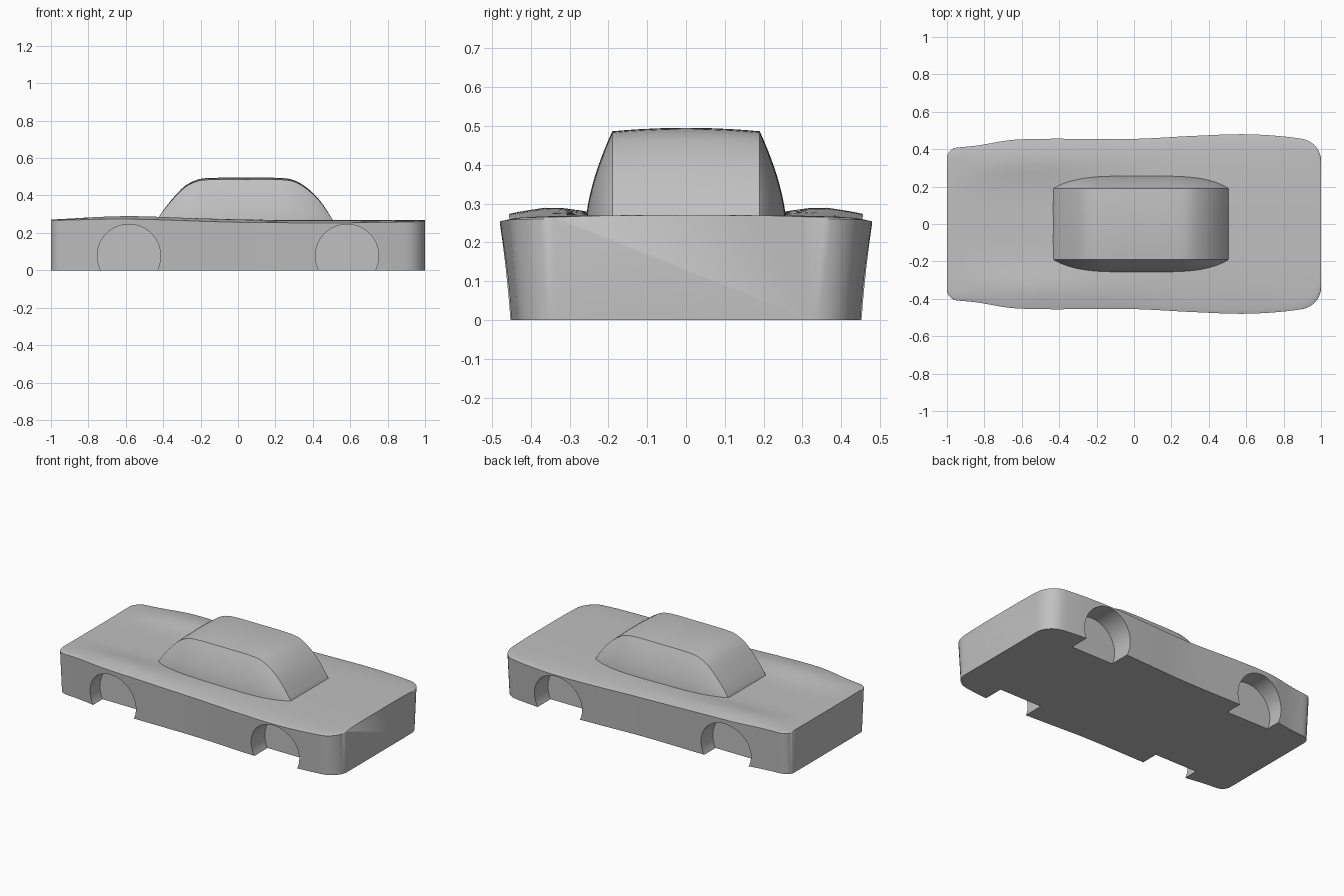
import bpy
import bmesh
import math
from mathutils import Matrix

cube = bpy.data.objects.get("Cube")
if cube:
    bpy.data.objects.remove(cube, do_unlink=True)

GREY = (0.53, 0.53, 0.53, 1)
paint = bpy.data.materials.new("plain_grey")
paint.use_nodes = True
paint.diffuse_color = GREY
paint.node_tree.nodes["Principled BSDF"].inputs["Base Color"].default_value = GREY


def curve(pts, x):
    """Smooth height of a curve through the given points at x."""
    x = min(max(x, pts[0][0]), pts[-1][0])
    i = next((k for k in range(len(pts) - 1) if x <= pts[k + 1][0]), len(pts) - 2)

    def slope(k):
        a, b = pts[max(k - 1, 0)], pts[min(k + 1, len(pts) - 1)]
        return (b[1] - a[1]) / (b[0] - a[0])

    (x0, y0), (x1, y1) = pts[i], pts[i + 1]
    h = x1 - x0
    t = (x - x0) / h
    s = t * t * (3 - 2 * t)
    return (y0 + (y1 - y0) * s + h * slope(i) * t * (1 - t) ** 2
            - h * slope(i + 1) * t * t * (1 - t))


def make_object(name, bm):
    bmesh.ops.recalc_face_normals(bm, faces=bm.faces)
    mesh = bpy.data.meshes.new(name)
    bm.to_mesh(mesh)
    bm.free()
    mesh.materials.append(paint)
    obj = bpy.data.objects.new(name, mesh)
    bpy.context.collection.objects.link(obj)
    return obj


def loft(name, rings):
    """Skin closed rings of equal length and cap both ends."""
    bm = bmesh.new()
    loops = [[bm.verts.new(p) for p in ring] for ring in rings]
    n = len(loops[0])
    for a, b in zip(loops, loops[1:]):
        for i in range(n):
            j = (i + 1) % n
            bm.faces.new((a[i], a[j], b[j], b[i]))
    bm.faces.new(loops[0])
    bm.faces.new(loops[-1])
    return make_object(name, bm)


# Lower body: rounded plan, sides leaning in, raised rear fenders
PLAN = [(-1, .405), (-.85, .418), (-.62, .452), (0, .455), (.3, .47), (.58, .48), (.8, .468), (1, .44)]
FENDER = [(-1, .271), (-.6, .29), (-.2, .278), (.2, .268), (1, .268)]
RIM = [(-1, .266), (-.6, .274), (0, .257), (.58, .254), (1, .26)]
MIDDLE = .27


def half_width(x):
    r = .1 if x > 0 else .055
    k = max(0, 1 - (1 - abs(x)) / r)
    return curve(PLAN, x) - r * (1 - math.sqrt(max(0, 1 - k * k)))


def body_ring(x):
    w = half_width(x)
    section = [(-.4, MIDDLE), (0, MIDDLE), (.4, MIDDLE), (.75, curve(FENDER, x)),
               (.95, curve(RIM, x) + .005), (1, curve(RIM, x))]
    half = [0, .2, .4, .5, .6, .7, .8, .88, .95, .98, 1]
    across = [-v for v in reversed(half[1:])] + half
    top = [(x, v * w, curve(section, abs(v))) for v in across]
    return top + [(x, .95 * w, 0), (x, -.95 * w, 0)]


STEPS = 56
body = loft("body", [body_ring(math.sin(math.pi * (i / STEPS - .5))) for i in range(STEPS + 1)])

# Four wheel wells cut into the sides
bm = bmesh.new()
for x in (-.583, .583):
    for side in (-1, 1):
        place = Matrix.Translation((x, side * .52, .077)) @ Matrix.Rotation(math.pi / 2, 4, "X")
        bmesh.ops.create_cone(bm, cap_ends=True, segments=64, radius1=.169, radius2=.169,
                              depth=.4, matrix=place)
cutter = make_object("wheel_well_cutter", bm)
cutter.hide_render = True
cut = body.modifiers.new("wheel_wells", "BOOLEAN")
cut.operation = "DIFFERENCE"
cut.solver = "EXACT"
cut.object = cutter
bpy.context.view_layer.objects.active = body
bpy.ops.object.modifier_apply(modifier=cut.name)
bpy.data.objects.remove(cutter, do_unlink=True)

# Cabin: arched side outline with bowed, inward-curving sides
ROOF = [(-.44, .255), (-.4, .318), (-.3, .43), (-.24, .468), (-.18, .483), (.05, .486),
        (.25, .483), (.32, .465), (.4, .408), (.46, .34), (.515, .255)]
BASE = .25


def cabin_ring(x):
    h = curve(ROOF, x)
    bow = .068 * (1 - abs((x - .0375) / .4775) ** 4)
    side = [(.19 + bow * (1 - (i / 10) ** 1.6), BASE + (h - BASE) * i / 10) for i in range(11)]
    crown = .009 * (h - BASE) / .236
    roof = [(y, h + crown * (1 - (y / .19) ** 2)) for y in (.16, .12, .06)]
    half = side + roof
    return ([(x, y, z) for y, z in half] + [(x, 0, h + crown)]
            + [(x, -y, z) for y, z in reversed(half)])


cabin = loft("cabin", [cabin_ring(-.44 + .955 * i / 48) for i in range(49)])

# Smooth shading with crisp rims
for obj in (body, cabin):
    bpy.ops.object.select_all(action="DESELECT")
    obj.select_set(True)
    bpy.context.view_layer.objects.active = obj
    bpy.ops.object.shade_smooth_by_angle(angle=math.radians(40))
